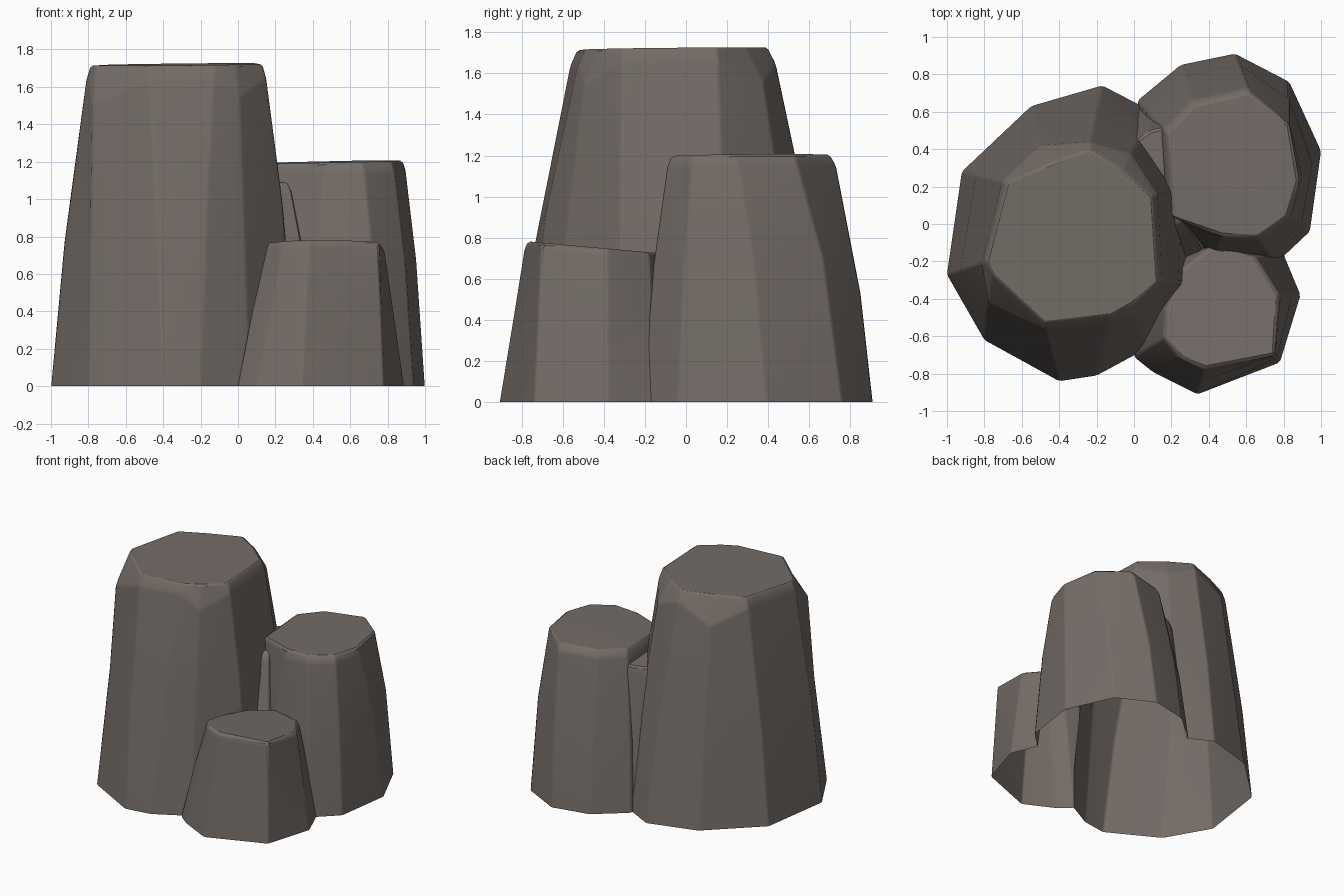
import bpy, bmesh, math, random
from mathutils import Vector

random.seed(4)
cube = bpy.data.objects.get("Cube")
if cube:
    bpy.data.objects.remove(cube, do_unlink=True)

stone = bpy.data.materials.new("warm grey stone")
stone.use_nodes = True
COLOUR = (0.175, 0.15, 0.135, 1)
stone.diffuse_color = COLOUR
bsdf = stone.node_tree.nodes["Principled BSDF"]
bsdf.inputs["Base Color"].default_value = COLOUR
bsdf.inputs["Roughness"].default_value = 0.9


def pillar(name, base, top, height, tilt, waist, shoulder, chips):
    """Loft a faceted column; waist and shoulder say how far it has tapered.
    chips gives single corners their own shoulder height and taper."""
    bm = bmesh.new()
    n = len(base)
    centre = sum((Vector(p) for p in top), Vector((0, 0))) / n
    rings = []
    # the lowest ring is buried, so the foot can be trimmed after fusing
    for level, taper in [(-0.05, -0.1 * waist), (0.5, waist), (0.955, shoulder), (1, 1)]:
        ring = []
        for i, (b, t) in enumerate(zip(base, top)):
            f, blend = level, taper
            if level == 0.5:
                # chipped stone: waist corners sit at uneven heights
                shift = random.uniform(-0.1, 0.1)
                f, blend = f + shift, blend + 0.85 * shift
            elif level == 0.955:
                f, blend = chips.get(i, (f, blend))
            p = Vector(b).lerp(Vector(t), blend)
            z = height * f
            if level > 0.9:
                z += tilt[0] * (p.x - centre.x) + tilt[1] * (p.y - centre.y)
            ring.append(bm.verts.new((p.x, p.y, z)))
        rings.append(ring)
    for lo, hi in zip(rings, rings[1:]):
        for i in range(n):
            j = (i + 1) % n
            bm.faces.new((lo[i], lo[j], hi[j], hi[i]))
    bm.faces.new(rings[-1])
    bm.faces.new(list(reversed(rings[0])))
    bmesh.ops.recalc_face_normals(bm, faces=bm.faces)
    # soften the worn edges
    worn = [e for e in bm.edges if max(v.co.z for v in e.verts) > 0.01
            and e.calc_face_angle(0) > math.radians(12)]
    bmesh.ops.bevel(bm, geom=worn, offset=0.012, segments=1, profile=0.5,
                    affect='EDGES', clamp_overlap=True)
    mesh = bpy.data.meshes.new(name)
    bm.to_mesh(mesh)
    bm.free()
    mesh.materials.append(stone)
    obj = bpy.data.objects.new(name, mesh)
    bpy.context.collection.objects.link(obj)
    return obj


# Outlines run clockwise from the left-hand side
tall = pillar(
    "rock_pillars",
    [(-1, -.27), (-.92, .28), (-.55, .63), (-.17, .74), (.1, .6), (.34, .2),
     (.32, -.32), (.06, -.67), (-.2, -.81), (-.4, -.84), (-.8, -.62)],
    [(-.79, -.2), (-.68, .22), (-.48, .31), (-.24, .4), (-.06, .29), (.1, .15),
     (.13, -.31), (-.01, -.43), (-.12, -.49), (-.48, -.53), (-.76, -.27)],
    1.72, (0.01, 0.012), 0.38, 0.89,
    {2: (.88, .66), 4: (.9, .72), 7: (.9, .72), 10: (.88, .56)})

middle = pillar(
    "middle_pillar",
    [(.04, .2), (.02, .66), (.25, .85), (.54, .91), (.83, .76), (1, .39),
     (.94, -.04), (.76, -.21), (.4, -.21)],
    [(.21, .03), (.18, .48), (.32, .63), (.62, .7), (.83, .53), (.88, .23),
     (.82, .04), (.66, -.07), (.47, -.06)],
    1.2, (0.02, 0.01), 0.33, 0.85, {4: (.95, .94)})

short = pillar(
    "short_pillar",
    [(.0, -.45), (0, -.71), (.1, -.79), (.34, -.91), (.78, -.74), (.89, -.38),
     (.79, -.14), (.4, -.05), (.1, -.15)],
    [(.18, -.47), (.16, -.61), (.25, -.71), (.38, -.77), (.75, -.7), (.77, -.38),
     (.64, -.18), (.42, -.12), (.26, -.25)],
    0.755, (0, -0.09), 0.45, 0.88, {1: (.95, .95)})

# Rubble filling the cleft between the three pillars
rubble = pillar(
    "cleft_fill",
    [(-.05, .58), (.02, .63), (.1, .64), (.48, -.28), (.2, -.32)],
    [(-.05, .4), (.09, .5), (.24, .53), (.27, .02), (.13, -.04)],
    1.08, (0.1, 0), 0.45, 0.9, {})

# Fuse everything into one skin
bpy.context.view_layer.objects.active = tall
tall.select_set(True)
for other in (middle, short, rubble):
    mod = tall.modifiers.new("fuse", 'BOOLEAN')
    mod.operation = 'UNION'
    mod.solver = 'EXACT'
    mod.object = other
    bpy.ops.object.modifier_apply(modifier=mod.name)
    bpy.data.objects.remove(other, do_unlink=True)

# Trim the foot at ground level, leaving the underside open
bm = bmesh.new()
bm.from_mesh(tall.data)
bmesh.ops.bisect_plane(bm, geom=bm.verts[:] + bm.edges[:] + bm.faces[:],
                       plane_co=(0, 0, 0), plane_no=(0, 0, 1), clear_inner=True)
bm.to_mesh(tall.data)
bm.free()

# Broad facets stay flat, worn edges shade softly
bpy.ops.object.shade_smooth_by_angle(angle=math.radians(30))
weighted = tall.modifiers.new("flat facets", 'WEIGHTED_NORMAL')
weighted.keep_sharp = True
